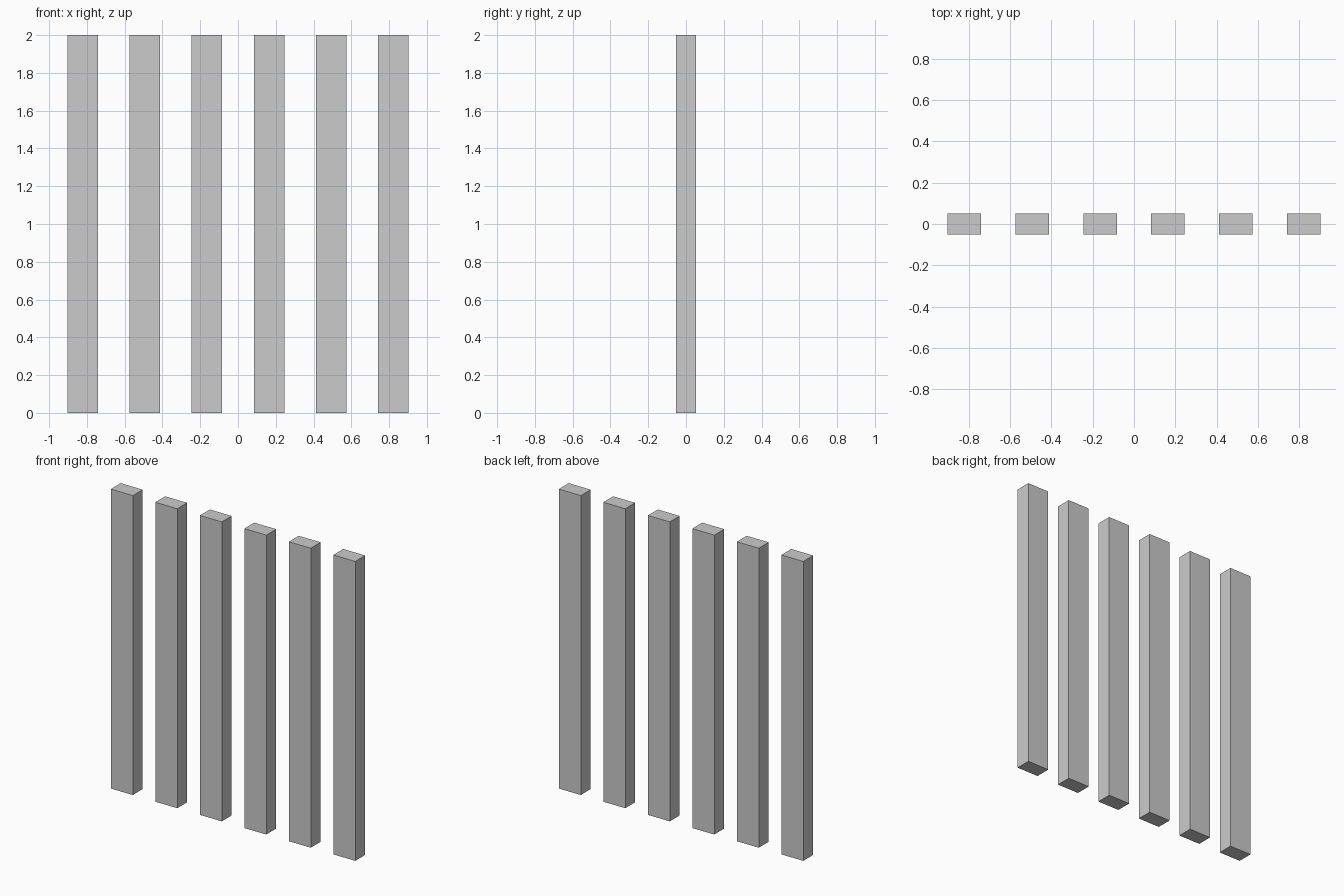
import bpy

if "Cube" in bpy.data.objects:
    bpy.data.objects.remove(bpy.data.objects["Cube"])

COUNT, SPACING = 6, 0.3288
WIDTH, DEPTH, HEIGHT = 0.162, 0.104, 2.0

# Row of identical upright slats
for i in range(COUNT):
    x = (i - (COUNT - 1) / 2) * SPACING
    bpy.ops.mesh.primitive_cube_add(size=1, location=(x, 0, HEIGHT / 2))
    slat = bpy.context.object
    slat.name = f"slat_{i + 1}"
    slat.scale = (WIDTH, DEPTH, HEIGHT)
    bpy.ops.object.transform_apply(location=False, rotation=False, scale=True)
